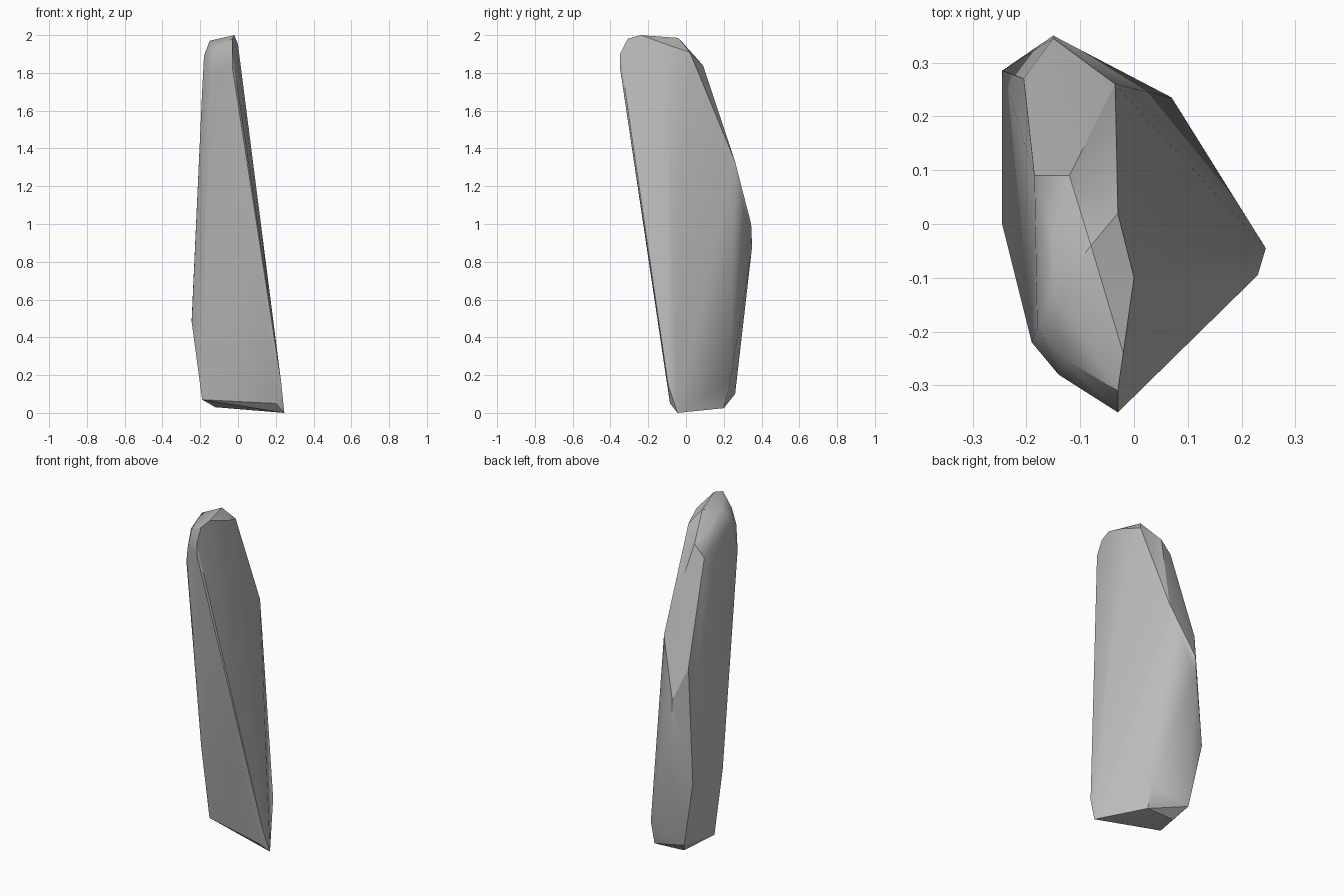
import bpy
import bmesh
import math

# Remove only the default object
default_cube = bpy.data.objects.get("Cube")
if default_cube:
    bpy.data.objects.remove(default_cube, do_unlink=True)


def make_material(name, colour):
    """Plain single-colour material for viewport and render."""
    material = bpy.data.materials.new(name)
    material.use_nodes = True
    material.diffuse_color = colour
    shader = material.node_tree.nodes["Principled BSDF"]
    shader.inputs["Base Color"].default_value = colour
    return material


def make_hull(name, corner_groups, material):
    """Wrap a chiselled stone skin tightly around the corner points."""
    builder = bmesh.new()
    for corners in corner_groups:
        for corner in corners:
            builder.verts.new(corner)
    hull = bmesh.ops.convex_hull(builder, input=builder.verts[:])
    leftovers = set(hull["geom_interior"]) | set(hull["geom_unused"])
    loose = [item for item in leftovers if isinstance(item, bmesh.types.BMVert)]
    bmesh.ops.delete(builder, geom=loose, context="VERTS")
    bmesh.ops.recalc_face_normals(builder, faces=builder.faces[:])
    mesh = bpy.data.meshes.new(name)
    builder.to_mesh(mesh)
    builder.free()
    mesh.materials.append(material)
    stone = bpy.data.objects.new(name, mesh)
    bpy.context.collection.objects.link(stone)
    return stone


# Slanting foot, lowest at the sharp front corner
foot = [
    (.245, -.045, 0), (.2, -.085, .05), (.23, -.095, .15),
    (-.19, 0, .07), (-.12, .19, .03), (.07, .2, .025),
    (-.17, .26, .1), (.07, .235, .17),
]

# Bulging back and left flank
flanks = [
    (-.245, 0, .48), (-.245, .285, .5), (-.15, .35, .88),
    (-.15, .345, 1), (-.205, .27, 1.18), (-.035, .26, 1.33),
]

# Shoulders where the long faces meet the cap
shoulders = [
    (-.19, -.22, 1.7), (-.14, -.28, 1.82), (-.03, -.35, 1.83),
    (-.03, -.35, 1.9), (-.185, .09, 1.77), (-.12, .09, 1.84),
    (-.03, .02, 1.91), (0, -.1, 1.95),
]

# Rounded cap
cap = [
    (-.18, -.19, 1.89), (-.13, -.25, 1.93), (-.03, -.31, 1.98),
    (-.02, -.24, 2), (-.15, -.13, 1.97), (-.15, -.02, 1.9),
    (-.08, -.04, 1.985),
]

grey_stone = make_material("grey_stone", (.5, .5, .5, 1))
standing_stone = make_hull(
    "standing_stone", [foot, flanks, shoulders, cap], grey_stone)

# Soft shading over shallow creases, crisp main ridges
bpy.ops.object.select_all(action="DESELECT")
standing_stone.select_set(True)
bpy.context.view_layer.objects.active = standing_stone
bpy.ops.object.shade_smooth_by_angle(angle=math.radians(30))
